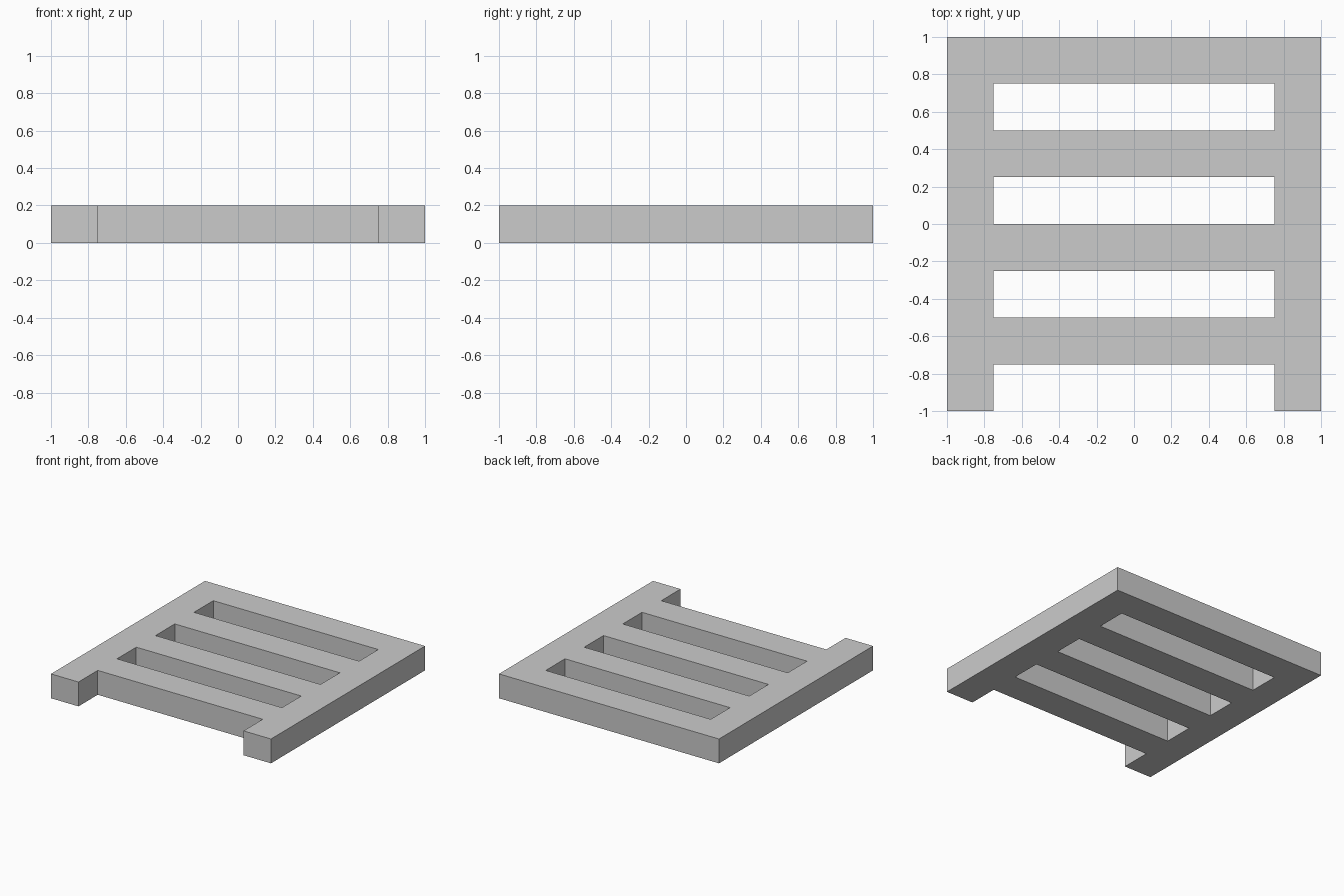
import bpy, bmesh

if "Cube" in bpy.data.objects:
    bpy.data.objects.remove(bpy.data.objects["Cube"])

THICKNESS = 0.2
xs = [-1.0, -0.75, 0.75, 1.0]               # rail, slat span, rail
ys = [-1.0 + 0.25 * i for i in range(9)]    # alternating gap / slat rows

bm = bmesh.new()

# Flat layout: full side rails, with a slat in every second row
grid = [[bm.verts.new((x, y, 0)) for x in xs] for y in ys]
for row in range(8):
    for col in range(3):
        if col == 1 and row % 2 == 0:
            continue
        bm.faces.new((grid[row][col], grid[row][col + 1],
                      grid[row + 1][col + 1], grid[row + 1][col]))

# Thickness
result = bmesh.ops.extrude_face_region(bm, geom=bm.faces[:])
top = [g for g in result["geom"] if isinstance(g, bmesh.types.BMVert)]
bmesh.ops.translate(bm, verts=top, vec=(0, 0, THICKNESS))
bmesh.ops.recalc_face_normals(bm, faces=bm.faces[:])

mesh = bpy.data.meshes.new("slatted_panel")
bm.to_mesh(mesh)
bm.free()
panel = bpy.data.objects.new("slatted_panel", mesh)
bpy.context.collection.objects.link(panel)
